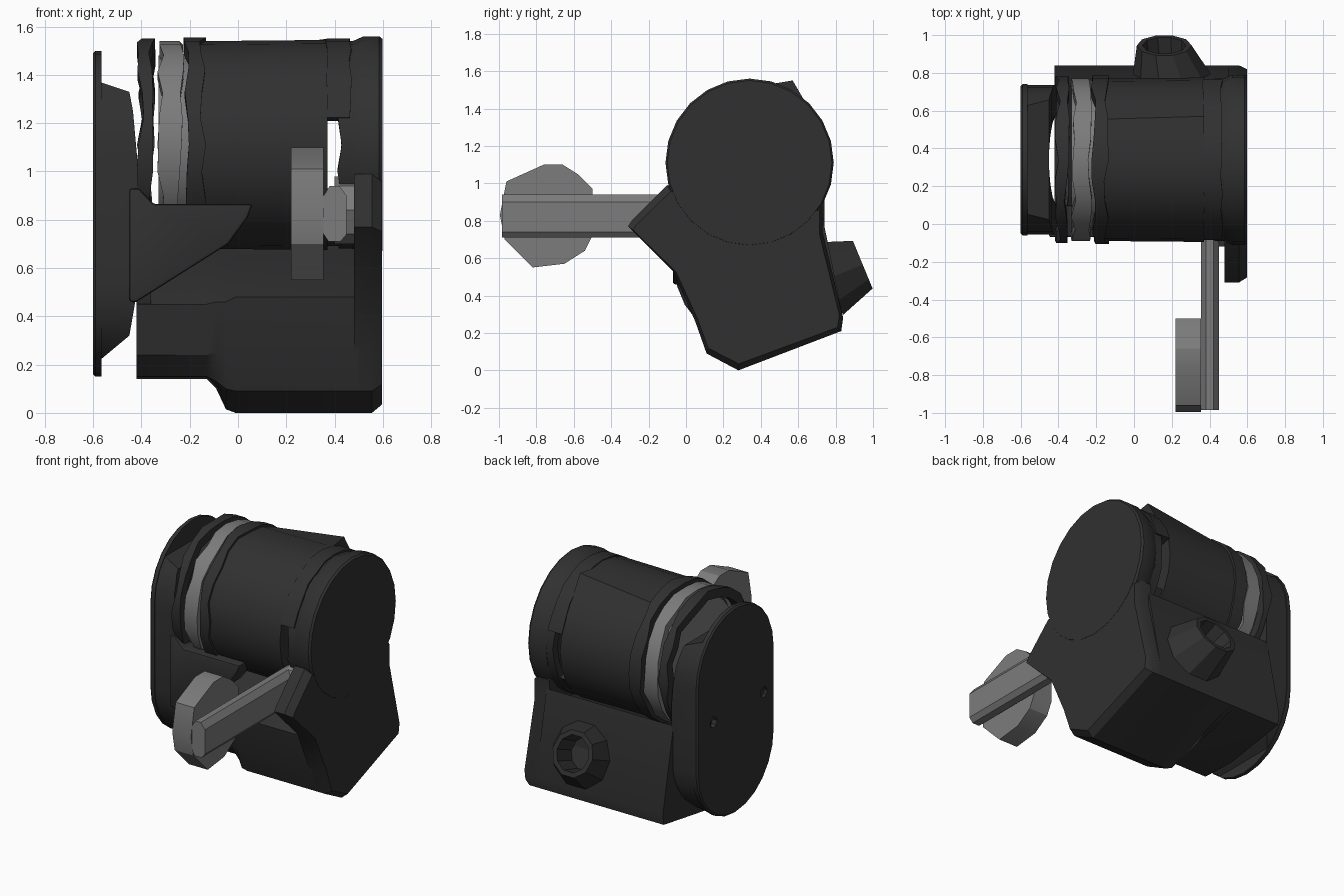
import bpy, bmesh, math, random
from mathutils import Vector

if "Cube" in bpy.data.objects:
    bpy.data.objects.remove(bpy.data.objects["Cube"])

random.seed(4)
CY, CZ = 0.34, 1.11          # shared axis of the spool and the round cover


def material(name, v):
    m = bpy.data.materials.new(name)
    m.diffuse_color = (v, v, v, 1)
    m.use_nodes = True
    m.node_tree.nodes["Principled BSDF"].inputs["Base Color"].default_value = m.diffuse_color
    return m


DARK = material("dark_shell", 0.03)
GREY = material("grey_metal", 0.2)


def loft(name, sections, mat=DARK, closed=False, bevel=0.0):
    """Skin a list of equal-length point loops; cap the ends unless closed."""
    bm = bmesh.new()
    rows = [[bm.verts.new(p) for p in s] for s in sections]
    n = len(rows[0])
    pairs = list(zip(rows, rows[1:]))
    if closed:
        pairs.append((rows[-1], rows[0]))
    else:
        bm.faces.new(rows[0])
        bm.faces.new(rows[-1])
    for a, b in pairs:
        for i in range(n):
            j = (i + 1) % n
            bm.faces.new((a[i], a[j], b[j], b[i]))
    bmesh.ops.recalc_face_normals(bm, faces=bm.faces)
    me = bpy.data.meshes.new(name)
    bm.to_mesh(me)
    bm.free()
    me.materials.append(mat)
    ob = bpy.data.objects.new(name, me)
    bpy.context.collection.objects.link(ob)
    bpy.ops.object.select_all(action='DESELECT')
    ob.select_set(True)
    bpy.context.view_layer.objects.active = ob
    if bevel:
        b = ob.modifiers.new("edge", 'BEVEL')
        b.width, b.segments, b.angle_limit = bevel, 2, math.radians(40)
        bpy.ops.object.modifier_apply(modifier=b.name)
    bpy.ops.object.shade_smooth_by_angle()
    return ob


def at_x(pts, x):
    return [(x, y, z) for y, z in pts]


def circle(r, n=24, y=CY, z=CZ):
    return [(y + r * math.cos(2 * math.pi * i / n), z + r * math.sin(2 * math.pi * i / n)) for i in range(n)]


def stadium(r, z0=0.55, z1=1.10, n=12):
    top = [(CY + r * math.cos(math.pi * i / n), z1 + r * math.sin(math.pi * i / n)) for i in range(n + 1)]
    return top + [(2 * CY - y, z0 + z1 - z) for y, z in top]


def ring(name, x0, x1, r, thick, mat, a0=0, a1=360, n=24, rough=0.0):
    """Band around the spool axis with slightly uneven rims."""
    full = a1 - a0 == 360
    secs = []
    for i in range(n if full else n + 1):
        a = math.radians(a0 + (a1 - a0) * i / n)
        l, h = x0 + random.uniform(0, rough), x1 - random.uniform(0, rough)
        secs.append([(x, CY + q * math.cos(a), CZ + q * math.sin(a))
                     for x, q in ((l, r), (h, r), (h, r - thick), (l, r - thick))])
    return loft(name, secs, mat, closed=full)


def boolean(ob, cutter, op):
    cutter.hide_render = True
    m = ob.modifiers.new("cut", 'BOOLEAN')
    m.operation, m.object, m.solver = op, cutter, 'EXACT'
    bpy.ops.object.select_all(action='DESELECT')
    bpy.context.view_layer.objects.active = ob
    ob.select_set(True)
    bpy.ops.object.modifier_apply(modifier=m.name)
    bpy.data.objects.remove(cutter)
    bpy.ops.object.shade_smooth_by_angle()


# Spool: the right end has a raised corner at its upper back
left, right = circle(0.43), circle(0.435)
right[4] = (0.57, 1.55)
loft("spool", [at_x(left, -0.16), at_x(right, 0.37)])

# Bands on the left of the spool
ring("spool_collar", -0.23, -0.13, 0.445, 0.06, DARK, rough=0.03)
ring("grey_band", -0.335, -0.22, 0.43, 0.05, GREY, rough=0.03)
ring("left_ring", -0.42, -0.34, 0.44, 0.06, DARK, rough=0.03)
loft("spool_core", [at_x(circle(0.37), -0.33), at_x(circle(0.37), -0.15)], GREY)

# Right collar: two arcs leaving see-through openings at front and back
ring("right_collar_top", 0.36, 0.47, 0.44, 0.06, DARK, 15, 165, 12, 0.01)
ring("right_collar_bottom", 0.36, 0.47, 0.42, 0.06, DARK, 215, 330, 9, 0.01)
ring("right_collar_bridge", 0.41, 0.49, 0.43, 0.05, DARK, rough=0.02)

# Round right cover
loft("right_cover", [at_x(circle(0.43), 0.475), at_x(circle(0.45), 0.52),
                     at_x(circle(0.45), 0.585), at_x(circle(0.44), 0.598)])

# Lower housing, shallow on the left and deeper on the right
back = [(0.30, 0.64), (0.58, 0.72), (0.73, 0.82), (0.84, 0.28), (0.83, 0.21)]
shallow = [(0.02, 0.45)] + back + [(0.40, 0.14), (0.16, 0.15), (0.06, 0.24)]
deep = [(0.01, 0.48)] + back + [(0.28, 0.00), (0.11, 0.09), (0.05, 0.26)]
step = [(0.01, 0.46)] + back + [(0.34, 0.10), (0.14, 0.13), (0.06, 0.25)]
nearly = [(0.01, 0.46)] + back + [(0.29, 0.015), (0.11, 0.10), (0.05, 0.26)]
loft("lower_housing", [at_x(shallow, -0.42), at_x(shallow, -0.13), at_x(step, -0.09),
                       at_x(nearly, -0.05), at_x(deep, -0.01), at_x(deep, 0.50)])

# Right bracket with the forward point that carries the crank
bracket = [(-0.31, 0.77), (-0.29, 0.80), (-0.10, 0.99), (0.30, 0.90), (0.73, 0.88), (0.73, 0.74),
           (0.84, 0.28), (0.83, 0.21), (0.28, 0.00), (0.11, 0.09), (0.05, 0.26), (-0.07, 0.53)]
edge = [(0.34 + (y - 0.34) * 0.96, 0.5 + (z - 0.5) * 0.93) for y, z in bracket]
loft("right_bracket", [at_x(bracket, 0.48), at_x(bracket, 0.555), at_x(edge, 0.597)])

# Front lip below the spool
lip = [(-0.45, 0.93), (-0.41, 0.93), (-0.35, 0.865), (0.06, 0.865), (0.04, 0.81), (-0.04, 0.70), (-0.42, 0.46), (-0.45, 0.46)]
loft("front_lip", [[(x, -0.07, z) for x, z in lip], [(x, 0.10, z) for x, z in lip]], bevel=0.012)

# Left housing end wall
end = [(-0.03, 0.75), (0.10, 0.80), (0.58, 0.76), (0.73, 0.82), (0.83, 0.28), (0.40, 0.14), (0.16, 0.15), (0.03, 0.40)]
loft("left_end_wall", [at_x(end, -0.42), at_x(end, -0.36)])

# Left side plate with two screw holes
plate = loft("left_plate", [at_x(stadium(0.39), -0.6), at_x(stadium(0.40), -0.59), at_x(stadium(0.40), -0.565)])
for y in (0.05, 0.57):
    hole = circle(0.035, 8, y, 0.83)
    boolean(plate, loft("hole_cutter", [at_x(hole, -0.7), at_x(hole, -0.5)]), 'DIFFERENCE')

# Raised rim joining the plate to the housing, trimmed to its sloping ends
walls = []
for o, i in zip(stadium(0.395), stadium(0.23)):
    walls.append([(-0.58, *o), (-0.40, *o), (-0.40, *i), (-0.58, *i)])
rim = loft("plate_rim", walls, closed=True)
trim = [(-0.62, 1.38), (-0.57, 1.37), (-0.45, 1.33), (-0.435, 1.25), (-0.41, 0.97),
        (-0.41, 0.55), (-0.45, 0.32), (-0.57, 0.22), (-0.62, 0.19)]
boolean(rim, loft("rim_cutter", [[(x, -0.5, z) for x, z in trim], [(x, 1.2, z) for x, z in trim]]), 'INTERSECT')

# Open spout on the back
axis = Vector((0, 0.92, 0.38)).normalized()
up = axis.cross(Vector((1, 0, 0)))


def spout(x, y, z, r, n=10):
    c = Vector((x, y, z))
    return [c + r * (math.cos(t) * Vector((1, 0, 0)) + math.sin(t) * up)
            for t in (2 * math.pi * k / n for k in range(n))]


loft("back_spout", [spout(0.21, 0.76, 0.49, 0.22), spout(0.16, 0.945, 0.565, 0.145),
                    spout(0.16, 0.945, 0.565, 0.115), spout(0.17, 0.80, 0.505, 0.10)])

# Crank arm
arm = [(0.355, 0.74), (0.375, 0.71), (0.425, 0.71), (0.45, 0.74), (0.45, 0.90), (0.42, 0.94), (0.38, 0.94), (0.355, 0.90)]
loft("crank_arm", [[(x, y, z) for x, z in arm] for y in (-0.985, 0.40)], GREY)

# Crank pivot between the arm and the bracket
loft("crank_pivot", [at_x(circle(0.14, 8, 0.02, 0.84), x) for x in (0.40, 0.49)], GREY)

# Faceted crank knob
knob = [(-0.82, 0.55), (-0.65, 0.57), (-0.54, 0.64), (-0.50, 0.72), (-0.50, 0.97), (-0.58, 1.05),
        (-0.66, 1.10), (-0.76, 1.10), (-0.96, 1.01), (-0.995, 0.83), (-0.97, 0.70)]
loft("crank_knob", [at_x(knob, 0.22), at_x(knob, 0.355)], GREY)
